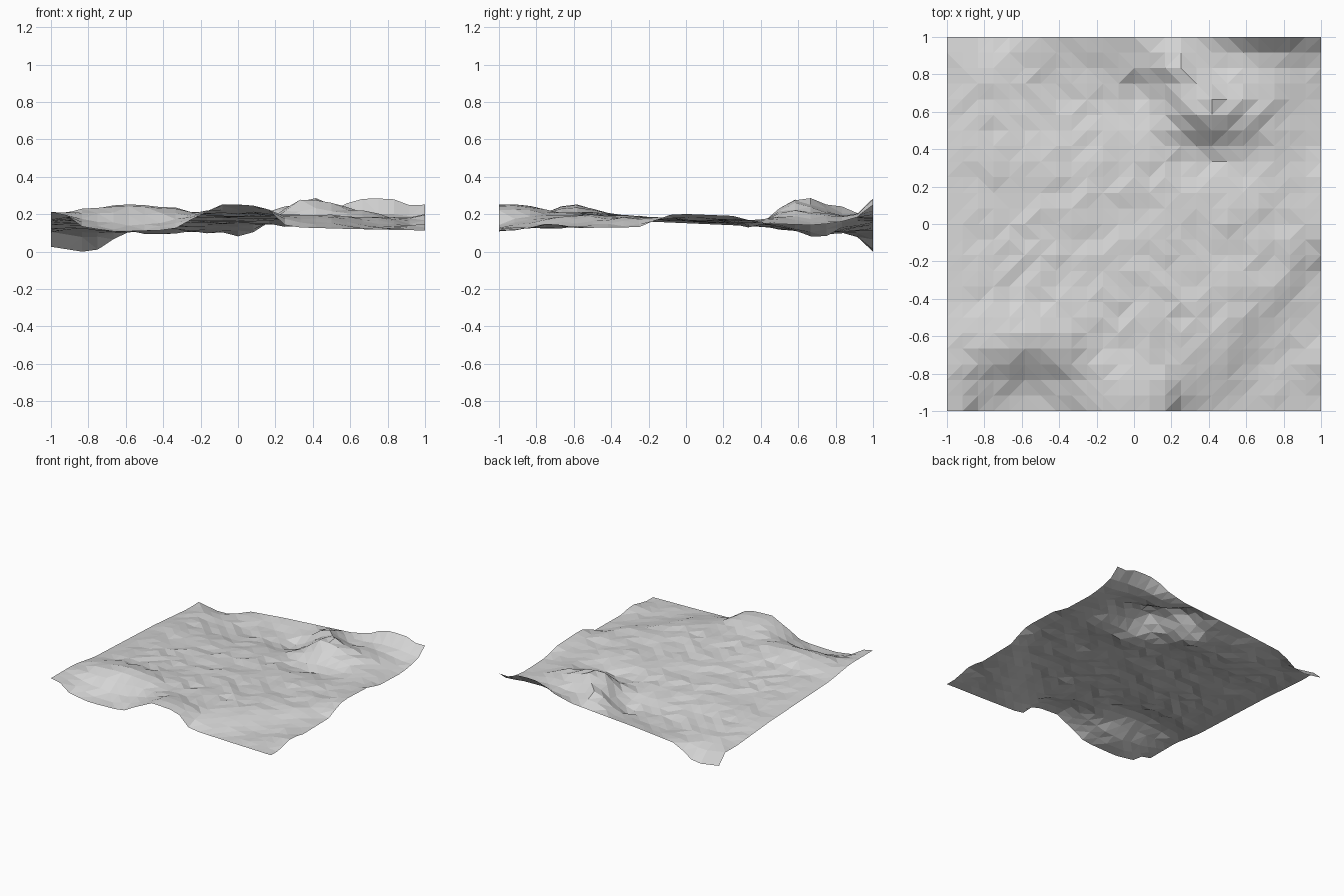
import bpy, bmesh, math, random

if "Cube" in bpy.data.objects:
    bpy.data.objects.remove(bpy.data.objects["Cube"])

random.seed(4)
N = 24  # grid cells per side

# Height profiles along the four borders: (position, height)
FRONT = [(-1, .22), (-.9, .20), (-.83, .14), (-.65, .115), (-.35, .125), (-.25, .18),
         (-.08, .262), (.12, .25), (.19, .22), (.26, .14), (.6, .13), (1, .122)]
BACK = [(-1, .035), (-.78, .0), (-.61, .112), (-.28, .145), (.08, .17), (.35, .19),
        (.53, .235), (.62, .29), (.83, .295), (.87, .22), (.92, .26), (1, .26)]
LEFT = [(-1, .22), (-.7, .22), (-.44, .18), (.34, .146), (.79, .11), (.93, .115), (1, .035)]
RIGHT = [(-1, .122), (-.9, .122), (-.72, .165), (-.6, .135), (-.25, .14), (-.1, .205),
         (0, .21), (.25, .2), (.4, .16), (.7, .15), (.9, .18), (1, .26)]

# Hills and hollows: (x, y, height change, x radius, y radius)
FEATURES = [
    (-.58, -.62, .075, .33, .15),  # front left ridge
    (-.58, -.92, -.08, .28, .15),  # basin before the ridge
    (-.02, -.9, .06, .2, .15),     # front knoll
    (.37, .61, .12, .17, .14),     # main hill
    (.62, .66, .06, .22, .2),      # hill shoulder
    (.2, .87, .105, .13, .1),      # rear hill
    (.32, .75, .045, .13, .1),     # saddle between the hills
    (.03, .7, -.05, .14, .13),     # hollow beside the hills
    (.42, .36, -.035, .25, .1),    # hollow in front of the hill
    (-.38, .74, -.062, .5, .33),   # sunken rear left
    (.72, .9, -.02, .2, .1),       # dip behind the raised rim
    (.52, .06, .025, .15, .1),     # small ledge
]


def profile(points, t):
    for (a, za), (b, zb) in zip(points, points[1:]):
        if t <= b:
            return za + (zb - za) * (t - a) / (b - a)
    return points[-1][1]


def step(t):
    t = max(0, min(1, t))
    return t * t * (3 - 2 * t)


def interior(x, y):
    z = .175 - .012 * y
    for cx, cy, h, rx, ry in FEATURES:
        z += h * math.exp(-((x - cx) / rx) ** 2 - ((y - cy) / ry) ** 2)
    # plateau that drops off gently towards the front right corner
    d = (x - .24) * .76 - (y + 1) * .65 - .05
    front = step((-y + .1) / .5)
    drop = step(d / .34 + .5)
    return z + .02 * front * (1 - drop) - .045 * drop


def height(x, y):
    # borders take over close to the rim
    total, weight = interior(x, y) + random.uniform(-.009, .009), 1
    for d, points, t in ((1 + y, FRONT, x), (1 - y, BACK, x),
                         (1 + x, LEFT, y), (1 - x, RIGHT, y)):
        w = (.07 / max(d, .002)) ** 2
        total += w * profile(points, t)
        weight += w
    return max(0, total / weight)


# Open terrain sheet
bm = bmesh.new()
bmesh.ops.create_grid(bm, x_segments=N, y_segments=N, size=1)
for v in bm.verts:
    v.co.z = height(v.co.x, v.co.y)
low = min(v.co.z for v in bm.verts)
for v in bm.verts:
    v.co.z -= low
bmesh.ops.triangulate(bm, faces=bm.faces[:])
mesh = bpy.data.meshes.new("terrain")
bm.to_mesh(mesh)
bm.free()
terrain = bpy.data.objects.new("terrain", mesh)
bpy.context.collection.objects.link(terrain)

grey = bpy.data.materials.new("light grey")
grey.diffuse_color = (.66, .66, .66, 1)
grey.use_nodes = True
grey.node_tree.nodes["Principled BSDF"].inputs["Base Color"].default_value = grey.diffuse_color
mesh.materials.append(grey)
